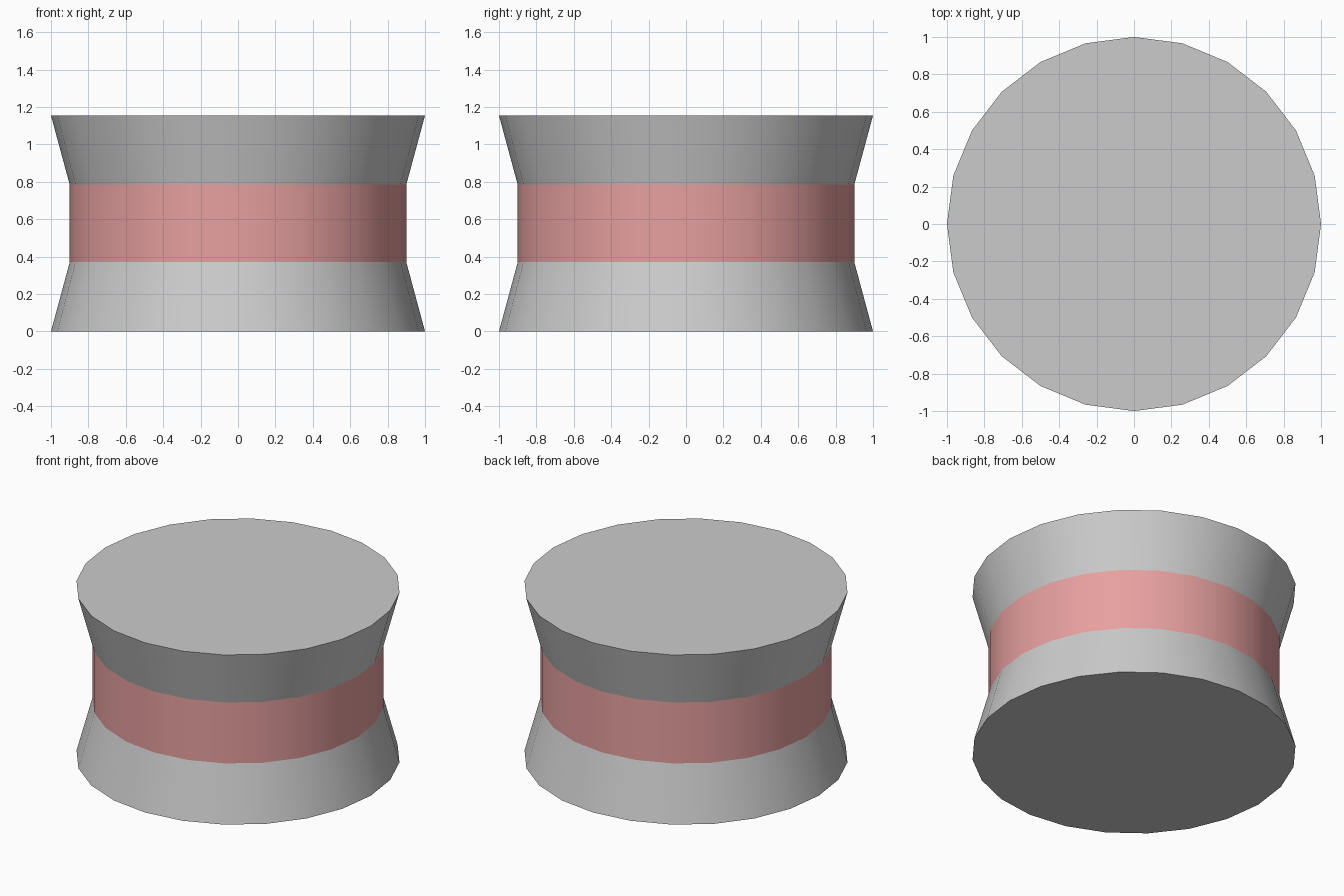
import bpy, bmesh
from math import cos, sin, tau, radians

if "Cube" in bpy.data.objects:
    bpy.data.objects.remove(bpy.data.objects["Cube"])

SIDES = 24
RIM, WAIST = 1.0, 0.9
Z = (0.0, 0.37, 0.785, 1.155)


def ring_part(name, r0, z0, r1, z1, cap_bottom=False, cap_top=False, mat=None):
    """Lathed wall between two circles, with optional end caps."""
    bm = bmesh.new()
    rings = [[bm.verts.new((r * cos(tau * i / SIDES), r * sin(tau * i / SIDES), z))
              for i in range(SIDES)] for r, z in ((r0, z0), (r1, z1))]
    low, high = rings
    for i in range(SIDES):
        j = (i + 1) % SIDES
        bm.faces.new((low[i], low[j], high[j], high[i])).smooth = True
    if cap_bottom:
        bm.faces.new(low[::-1])
    if cap_top:
        bm.faces.new(high)
    # keep the cap rims crisp
    for e in bm.edges:
        if len(e.link_faces) == 2 and e.calc_face_angle() > radians(40):
            e.smooth = False
    mesh = bpy.data.meshes.new(name)
    bm.to_mesh(mesh)
    bm.free()
    if mat:
        mesh.materials.append(mat)
    obj = bpy.data.objects.new(name, mesh)
    bpy.context.collection.objects.link(obj)
    return obj


red = bpy.data.materials.new("band_red")
red.diffuse_color = (0.8, 0.35, 0.35, 1)
red.use_nodes = True
red.node_tree.nodes["Principled BSDF"].inputs["Base Color"].default_value = red.diffuse_color

# flared base, straight coloured band, flared top
ring_part("lower_flare", RIM, Z[0], WAIST, Z[1], cap_bottom=True)
ring_part("middle_band", WAIST, Z[1], WAIST, Z[2], mat=red)
ring_part("upper_flare", WAIST, Z[2], RIM, Z[3], cap_top=True)
